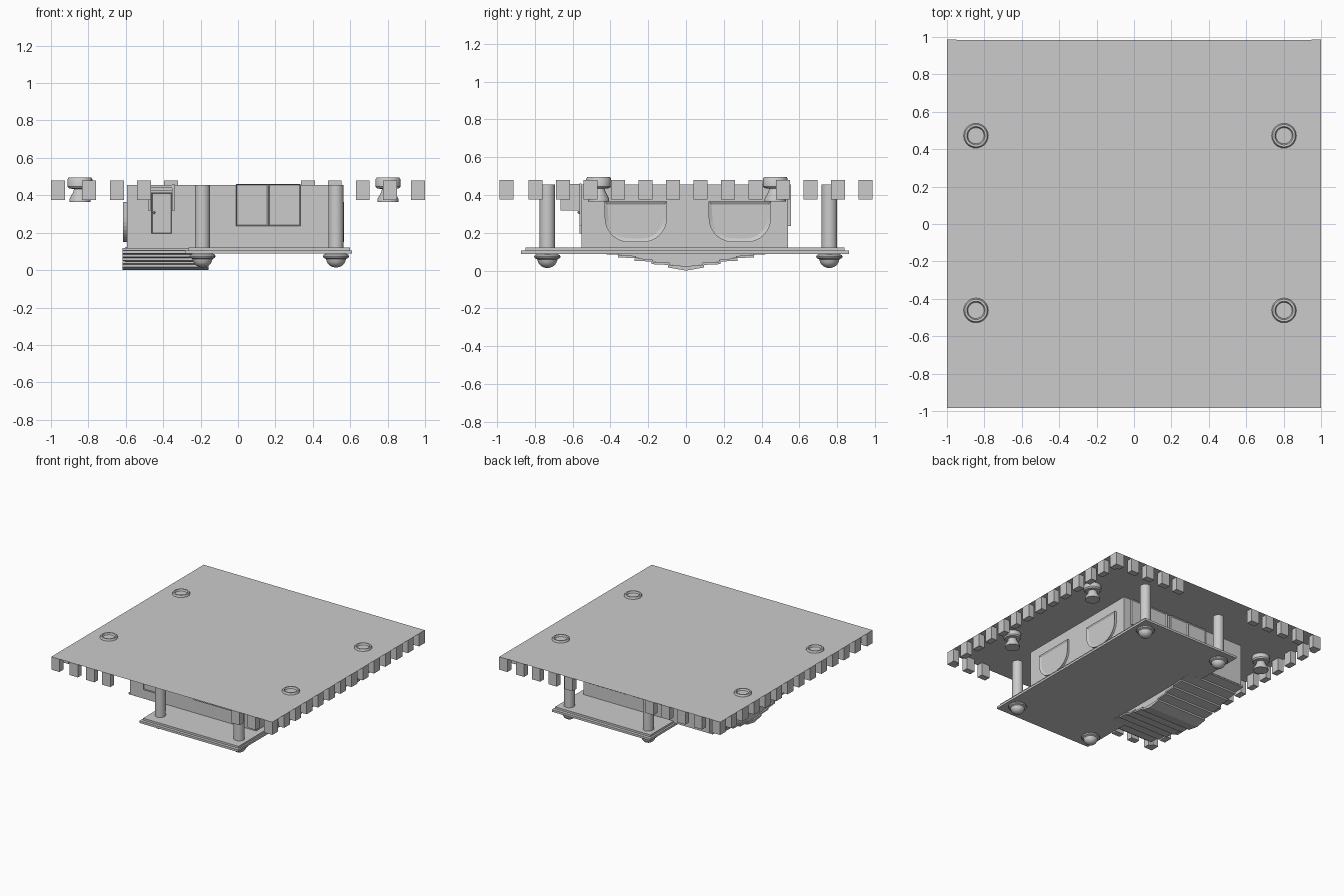
import bpy, bmesh, math
from mathutils import Vector

if "Cube" in bpy.data.objects:
    bpy.data.objects.remove(bpy.data.objects["Cube"])

grey = bpy.data.materials.new("plain grey")
grey.diffuse_color = (0.6, 0.6, 0.6, 1)
grey.use_nodes = True
grey.node_tree.nodes["Principled BSDF"].inputs["Base Color"].default_value = grey.diffuse_color


def finish(bm, name, smooth=False):
    bmesh.ops.recalc_face_normals(bm, faces=bm.faces)
    me = bpy.data.meshes.new(name)
    bm.to_mesh(me)
    bm.free()
    me.materials.append(grey)
    ob = bpy.data.objects.new(name, me)
    bpy.context.collection.objects.link(ob)
    if smooth:
        bpy.ops.object.select_all(action='DESELECT')
        ob.select_set(True)
        bpy.context.view_layer.objects.active = ob
        bpy.ops.object.shade_smooth_by_angle(angle=math.radians(35))
    return ob


def box(name, x0, x1, y0, y1, z0, z1):
    bm = bmesh.new()
    bmesh.ops.create_cube(bm, size=1)
    for v in bm.verts:
        v.co = Vector((x1 if v.co.x > 0 else x0, y1 if v.co.y > 0 else y0, z1 if v.co.z > 0 else z0))
    return finish(bm, name)


def lathe(name, profile, x, y, n=28):
    """Spin an (r, z) profile around a vertical axis at x, y."""
    bm = bmesh.new()
    vs = [bm.verts.new((r, 0, z)) for r, z in profile]
    es = [bm.edges.new(p) for p in zip(vs, vs[1:])]
    bmesh.ops.spin(bm, geom=vs + es, axis=(0, 0, 1), cent=(0, 0, 0), angle=2 * math.pi, steps=n)
    bmesh.ops.remove_doubles(bm, verts=bm.verts, dist=1e-4)
    bmesh.ops.translate(bm, verts=bm.verts, vec=(x, y, 0))
    return finish(bm, name, True)


def panel(name, outline, axis, wall, out, rim=0.018):
    """Raised frame with a recessed pane; outline is (u, z) along a wall."""
    def at(u, z, d):
        return (wall + d, u, z) if axis == 'x' else (u, wall + d, z)
    bm = bmesh.new()
    back = [bm.verts.new(at(u, z, 0)) for u, z in outline]
    front = [bm.verts.new(at(u, z, out)) for u, z in outline]
    n = len(outline)
    face = bm.faces.new(front)
    bm.faces.new(back[::-1])
    for i in range(n):
        j = (i + 1) % n
        bm.faces.new((back[i], back[j], front[j], front[i]))
    bmesh.ops.recalc_face_normals(bm, faces=bm.faces)
    bmesh.ops.inset_region(bm, faces=[face], thickness=rim, depth=-abs(out) * 0.5)
    return finish(bm, name)


def rect(u0, u1, z0, z1):
    return [(u0, z0), (u1, z0), (u1, z1), (u0, z1)]


# ground sheet
bm = bmesh.new()
sheet = [bm.verts.new(p) for p in ((-1, -.985, .48), (1, -.985, .48), (1, .985, .48), (-1, .985, .48))]
bm.faces.new(sheet)
finish(bm, "ground_sheet")

# edge blocks: closed rows on the sides, gaps at front and back
W, D = 0.074, 0.05
left_starts = [-1, -.834, -.684, -.54, -.396]
right_starts = [.337, .48, .63, .776, .926]
for x in left_starts[:4] + right_starts[2:]:
    box("front_edge_block", x, x + W, -.985, -.985 + D, .375, .48)
for x in left_starts + right_starts:
    box("back_edge_block", x, x + W, .985 - D, .985, .375, .48)
for i in range(14):
    y = -.985 if i == 0 else -.832 + (i - 1) * .1453
    for x in (-1, 1 - D):
        box("side_edge_block", x, x + D, y, y + W, .375, .48)

# bollards through the sheet
bollard = [(0, .482), (.043, .482), (.049, .495), (.06, .495), (.066, .486), (.066, .446),
           (.058, .436), (.032, .434), (.035, .42), (.056, .38), (.056, .365), (0, .365)]
for x in (-.845, .802):
    for y in (-.462, .472):
        lathe("bollard", bollard, x, y)

# main building
X0, X1, Y0, Y1 = -.593, .55, -.552, .54
box("building", X0, X1, Y0, Y1, .115, .455)

# two-step canopy slab
box("canopy_inner", -.265, .598, -.848, .837, .1, .122)
box("canopy_outer", -.28, .61, -.872, .862, .088, .106)

# pillars and the knobs below the canopy
knob = [(.05, .09), (.066, .082), (.07, .074), (.066, .066), (.054, .06)]
knob += [(.052 * math.cos(a), .06 - .046 * math.sin(a)) for a in [math.pi / 2 * k / 7 for k in range(1, 7)]] + [(0, .014)]
for x in (-.19, .524):
    for y in (-.733, .758):
        lathe("pillar", [(0, .455), (.041, .455), (.041, .11), (0, .11)], x, y)
        lathe("pillar_knob", knob, x, y)

# low gable body with lapped boards on both slopes
RX0, RX1 = -.605, -.17
bm = bmesh.new()
ends = [[bm.verts.new((x, y, z)) for y, z in ((-.52, .12), (0, .014), (.52, .12))] for x in (RX0, RX1)]
bm.faces.new(ends[0])
bm.faces.new(ends[1][::-1])
for i in range(3):
    j = (i + 1) % 3
    bm.faces.new((ends[0][i], ends[0][j], ends[1][j], ends[1][i]))
finish(bm, "gable_body")
N = 6
step = .53 / N
for s in (-1, 1):
    for k in range(N):
        ya, yb = k * step, (k + 1) * step + .006
        za = .012 + .107 * k / N
        zb = za + .0115
        bm = bmesh.new()
        sec = [(ya, za - .0), (yb, zb - .007), (yb, zb + .006), (ya, za + .012)]
        if k == 0:
            sec[0] = (0, 0)
        a, b = [[bm.verts.new((x, s * y, z)) for y, z in sec] for x in (-.617, -.158)]
        bm.faces.new(a)
        bm.faces.new(b[::-1])
        for i in range(4):
            j = (i + 1) % 4
            bm.faces.new((a[i], a[j], b[j], b[i]))
        finish(bm, "roof_board")

# rounded windows on both side walls
def arch(c):
    w, r = .165, .13
    pts = [(c - w, .365), (c - w, .15 + r)]
    for k in range(1, 10):
        a = math.pi / 2 * k / 9
        pts.append((c - w + r * (1 - math.cos(a)), .15 + r * (1 - math.sin(a))))
    for k in range(9, -1, -1):
        a = math.pi / 2 * k / 9
        pts.append((c + w - r * (1 - math.cos(a)), .15 + r * (1 - math.sin(a))))
    return pts + [(c + w, .365)]


for c in (-.265, .285):
    panel("right_window", arch(c), 'x', X1, .017, .02)
    panel("left_window", arch(c), 'x', X0, -.022, .02)

# double doors at front and back
for u in (-.01, .163):
    panel("front_double_door", rect(u, u + .172, .235, .46), 'y', Y0, -.012, .008)
for start in (-.24, .14):
    for u in (start, start + .173):
        panel("back_double_door", rect(u, u + .172, .235, .455), 'y', Y1, .016, .01)

# entrance door, handle, steps and side walls
panel("entrance_door", rect(-.462, -.355, .195, .415), 'y', Y0, -.012, .006)
lathe("door_handle", [(0, .317), (.006, .313), (.008, .308), (.006, .303), (0, .299)], -.449, Y0 - .014, 12)
for k in range(3):
    box("entrance_step", -.464, -.352, Y0 - .105 + k * .035, Y0, .44 - k * .014, .455 - k * .014)
for x in (-.48, -.352):
    box("step_side_wall", x, x + .016, Y0 - .112, Y0, .318, .458)
